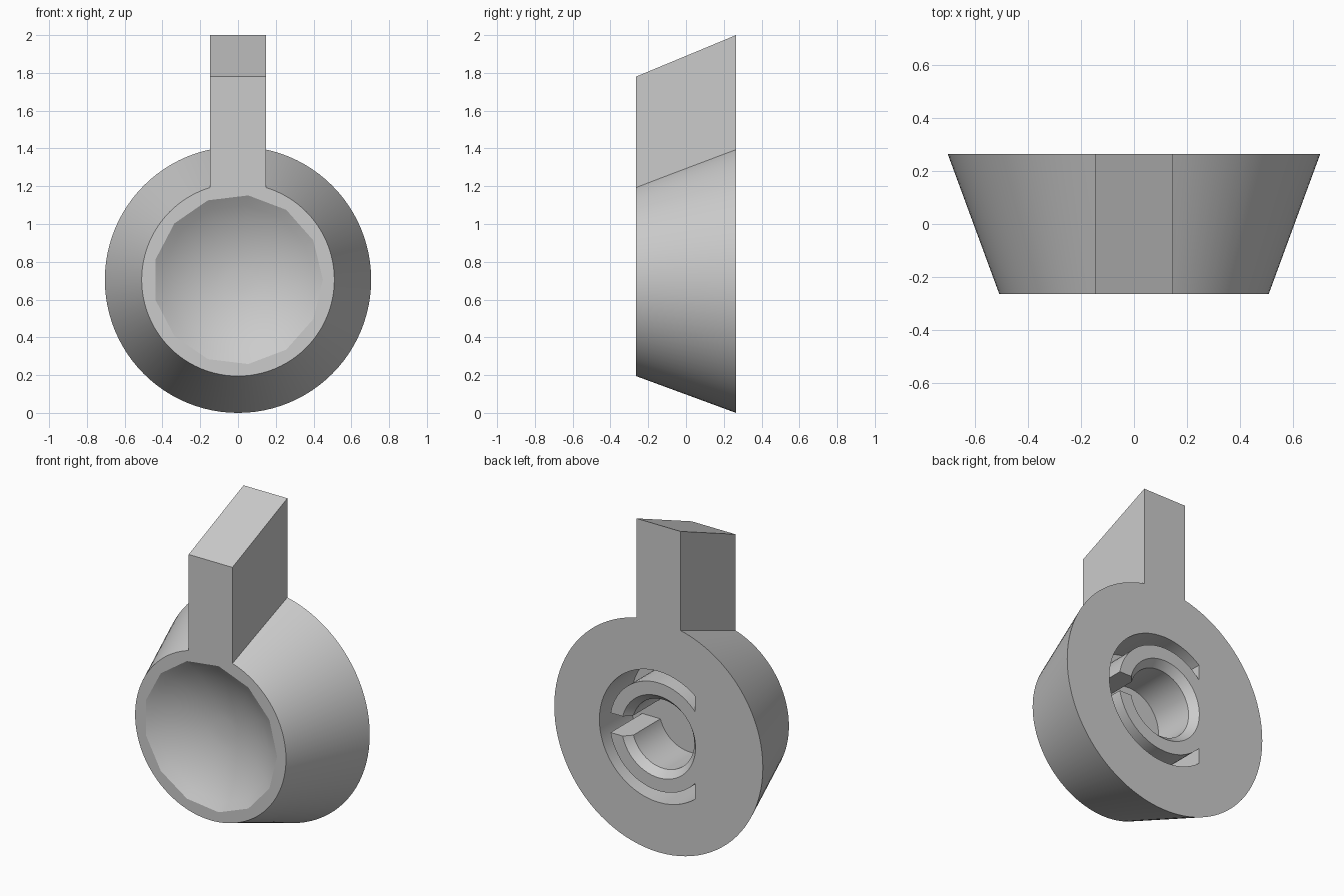
import bpy
import bmesh
from math import cos, sin, tau, radians
from mathutils import Vector

cube = bpy.data.objects.get("Cube")
if cube:
    bpy.data.objects.remove(cube, do_unlink=True)

CENTRE_Z = 0.705   # height of the knob's axis
HALF = 0.265       # half the knob's depth

gray = bpy.data.materials.new("light gray plastic")
gray.use_nodes = True
gray.diffuse_color = (0.6, 0.6, 0.6, 1)
gray.node_tree.nodes["Principled BSDF"].inputs["Base Color"].default_value = (0.6, 0.6, 0.6, 1)


def finish(name, bm):
    bmesh.ops.recalc_face_normals(bm, faces=bm.faces)
    mesh = bpy.data.meshes.new(name)
    bm.to_mesh(mesh)
    bm.free()
    mesh.materials.append(gray)
    ob = bpy.data.objects.new(name, mesh)
    bpy.context.collection.objects.link(ob)
    return ob


def lathe(name, profile, sides, closed=False):
    """Turn (radius, y) points around the knob's axis; open profiles get end caps."""
    bm = bmesh.new()
    rings = []
    for r, y in profile:
        rings.append([bm.verts.new((r * cos(tau * i / sides), y,
                                    CENTRE_Z + r * sin(tau * i / sides)))
                      for i in range(sides)])
    pairs = list(zip(rings, rings[1:]))
    if closed:
        pairs.append((rings[-1], rings[0]))
    else:
        bm.faces.new(rings[0])
        bm.faces.new(rings[-1])
    for a, b in pairs:
        for i in range(sides):
            j = (i + 1) % sides
            bm.faces.new((a[i], a[j], b[j], b[i]))
    return finish(name, bm)


def prism(name, outline, x0, x1):
    """Extrude a (y, z) outline from x0 to x1."""
    bm = bmesh.new()
    face = bm.faces.new([bm.verts.new((x0, y, z)) for y, z in outline])
    out = bmesh.ops.extrude_face_region(bm, geom=[face])
    moved = [v for v in out["geom"] if isinstance(v, bmesh.types.BMVert)]
    bmesh.ops.translate(bm, verts=moved, vec=Vector((x1 - x0, 0, 0)))
    return finish(name, bm)


def box(name, x0, x1, y0, y1, z0, z1):
    return prism(name, [(y0, z0), (y1, z0), (y1, z1), (y0, z1)], x0, x1)


def combine(target, tool, operation):
    mod = target.modifiers.new(tool.name, "BOOLEAN")
    mod.operation = operation
    mod.solver = "EXACT"
    mod.object = tool
    bpy.context.view_layer.objects.active = target
    bpy.ops.object.modifier_apply(modifier=mod.name)
    bpy.data.objects.remove(tool, do_unlink=True)


# Tapered round body and the slanted pointer
knob = lathe("knob", [(0.51, -HALF), (0.705, HALF)], 96)
pointer = prism("pointer", [(-HALF, 1.17), (HALF, 1.37), (HALF, 2.0), (-HALF, 1.78)],
                -0.148, 0.148)
combine(knob, pointer, "UNION")

# Shallow spherical finger dish in the front
ball, rim = 0.78, radians(35.2)
arc = [rim * k / 8 for k in range(1, 9)]
bottom = -HALF - ball * cos(rim) + ball
dish = lathe("dish", [(ball * sin(a), bottom - ball * (1 - cos(a))) for a in arc]
             + [(0.45, -0.4)], 13)
combine(knob, dish, "DIFFERENCE")

# Chamfered shaft bore in the back
FLOOR = -0.04
bore = lathe("bore", [(0.21, FLOOR), (0.21, HALF - 0.045), (0.25, HALF), (0.25, 0.4)], 64)
combine(knob, bore, "DIFFERENCE")

# C-shaped groove that frees the spring sleeve
groove = lathe("groove", [(0.33, FLOOR), (0.4, FLOOR), (0.4, 0.4), (0.33, 0.4)], 64, closed=True)
combine(groove, box("groove_stop", -0.6, -0.248, -0.5, 0.6, 0.1, 1.3), "DIFFERENCE")
combine(knob, groove, "DIFFERENCE")

# Slit through the sleeve
combine(knob, box("slit", 0.12, 0.36, FLOOR, 0.4, CENTRE_Z - 0.06, CENTRE_Z + 0.06), "DIFFERENCE")

bpy.ops.object.select_all(action="DESELECT")
knob.select_set(True)
bpy.context.view_layer.objects.active = knob
bpy.ops.object.shade_smooth_by_angle(angle=radians(30))
